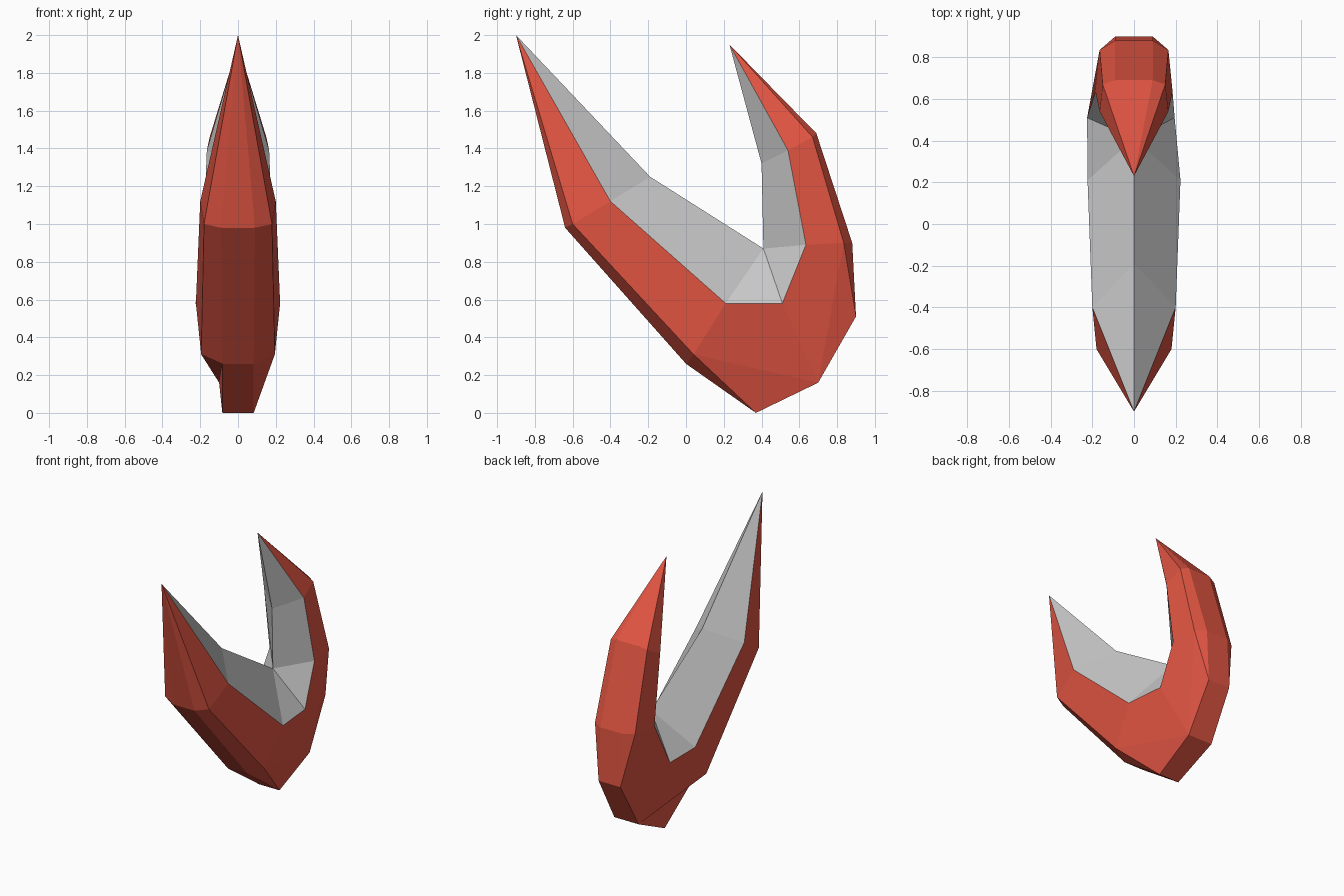
import bpy, bmesh

if "Cube" in bpy.data.objects:
    bpy.data.objects.remove(bpy.data.objects["Cube"])

# Profile lines running along the claw from front tip to back tip: (half width, y, z)
TIP1, TIP2 = (0, -0.90, 2.0), (0, 0.23, 1.95)
ridge = [TIP1, (0, -0.19, 1.25), (0, 0.41, 0.87), (0, 0.41, 0.87),
         (0, 0.41, 0.87), (0, 0.40, 1.32), TIP2]
spine = [TIP1, (0.09, -0.64, 0.98), (0.083, 0.0, 0.26), (0.083, 0.37, 0.0),
         (0.10, 0.70, 0.16), (0.09, 0.90, 0.51), (0.09, 0.88, 0.90),
         (0.09, 0.69, 1.48), TIP2]
heel = spine[4]
shoulder = [TIP1, (0.18, -0.60, 1.0), (0.195, 0.04, 0.31), heel,
            (0.165, 0.835, 0.90), (0.15, 0.67, 1.46), TIP2]


def edge_line(side):
    # The bend is slightly wider on the left
    bend = 0.195 if side > 0 else 0.225
    return [TIP1, (0.20, -0.40, 1.12), (0.223, 0.21, 0.58), (bend, 0.51, 0.58),
            (0.185, 0.635, 0.89), (0.165, 0.54, 1.39), TIP2]


bm = bmesh.new()
verts = {}


def face(points, mat):
    unique = []
    for p in points:
        if p not in verts:
            verts[p] = bm.verts.new(p)
        if verts[p] not in unique:
            unique.append(verts[p])
    if len(unique) > 2:
        bm.faces.new(unique).material_index = mat


def strip(a, b, mat):
    for i in range(len(a) - 1):
        face((a[i], a[i + 1], b[i + 1], b[i]), mat)


def flip(line, side):
    return [(x * side if x else 0, y, z) for x, y, z in line]


for side in (1, -1):
    edge, sh, sp = (flip(l, side) for l in (edge_line(side), shoulder, spine))
    strip(flip(ridge, side), edge, 0)      # grey inner blade
    strip(edge, sh, 1)                     # red flanks
    strip(sh[:3], sp[:3], 1)               # front bevel
    strip(sh[4:], sp[6:], 1)               # back bevel
    # Base facets, with opposite diagonals on the two sides
    if side > 0:
        face((sh[2], sp[4], sp[3]), 1)
        face((sh[2], sp[3], sp[2]), 1)
    else:
        face((sh[2], sp[4], sp[2]), 1)
        face((sp[2], sp[4], sp[3]), 1)
    face((sh[4], sp[5], sp[4]), 1)
    face((sh[4], sp[6], sp[5]), 1)

# Flat band along the outside
strip(spine, flip(spine, -1), 1)

bmesh.ops.recalc_face_normals(bm, faces=bm.faces)
mesh = bpy.data.meshes.new("claw")
bm.to_mesh(mesh)
bm.free()
claw = bpy.data.objects.new("claw", mesh)
bpy.context.collection.objects.link(claw)

grey = bpy.data.materials.new("inner_grey")
grey.diffuse_color = (0.8, 0.8, 0.8, 1)
grey.use_nodes = True
grey.node_tree.nodes["Principled BSDF"].inputs["Base Color"].default_value = grey.diffuse_color
red = bpy.data.materials.new("shell_red")
red.diffuse_color = (0.75, 0.09, 0.055, 1)
red.use_nodes = True
red.node_tree.nodes["Principled BSDF"].inputs["Base Color"].default_value = red.diffuse_color
for m in (grey, red):
    mesh.materials.append(m)
